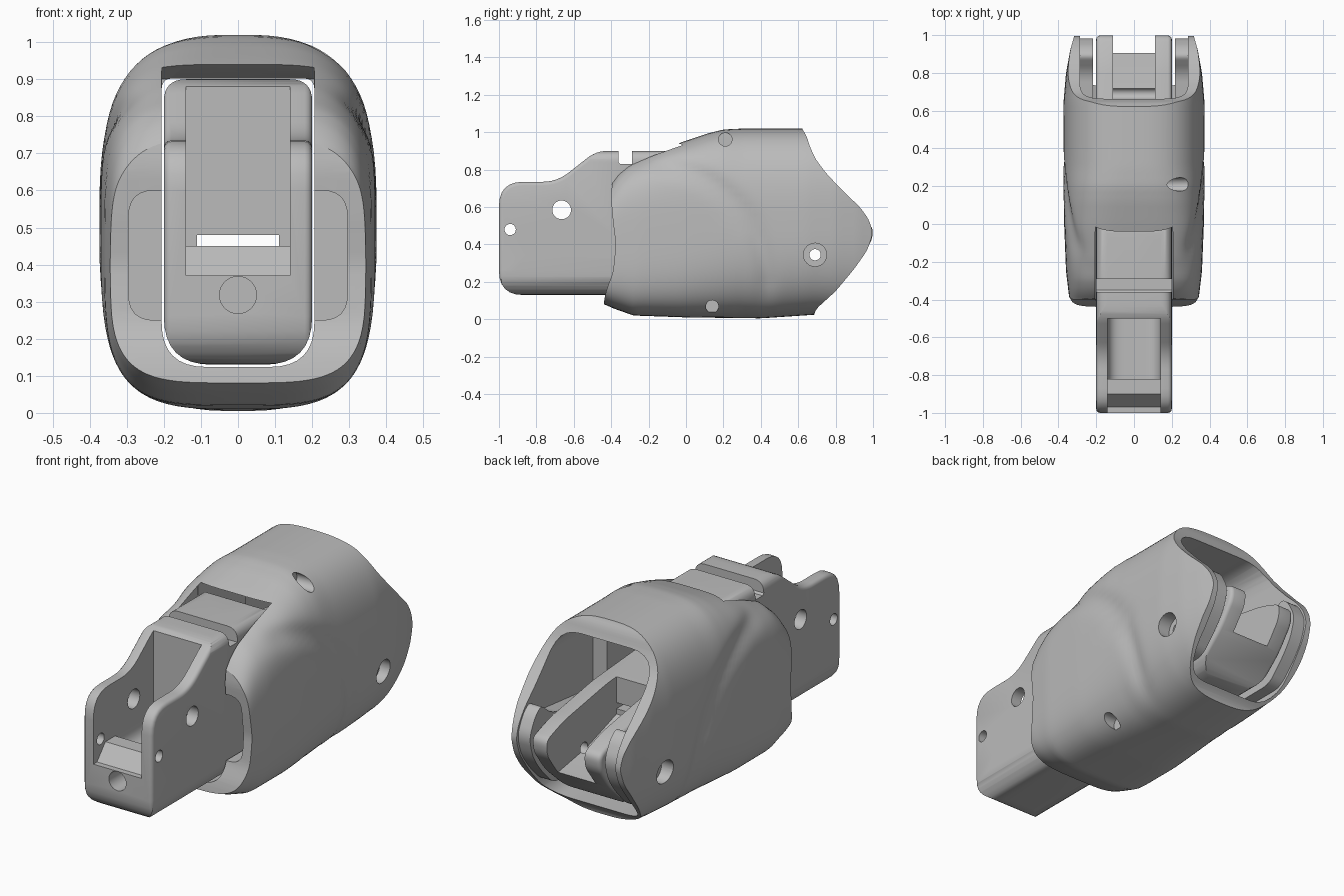
import bpy, bmesh, math
from mathutils import Vector

if "Cube" in bpy.data.objects:
    bpy.data.objects.remove(bpy.data.objects["Cube"], do_unlink=True)

GREY = (0.5, 0.5, 0.5, 1)
grey = bpy.data.materials.new("matte grey")
grey.use_nodes = True
grey.diffuse_color = GREY
grey.node_tree.nodes["Principled BSDF"].inputs["Base Color"].default_value = GREY


def finish(bm, name):
    bmesh.ops.recalc_face_normals(bm, faces=bm.faces)
    mesh = bpy.data.meshes.new(name)
    bm.to_mesh(mesh)
    bm.free()
    obj = bpy.data.objects.new(name, mesh)
    bpy.context.collection.objects.link(obj)
    mesh.materials.append(grey)
    return obj


def activate(obj):
    bpy.ops.object.select_all(action='DESELECT')
    obj.select_set(True)
    bpy.context.view_layer.objects.active = obj


def fillet(points, radius, steps=6):
    """Round every corner of a closed outline."""
    pts = [Vector(p) for p in points]
    out = []
    for i, p in enumerate(pts):
        a, b = pts[i - 1] - p, pts[(i + 1) % len(pts)] - p
        r = radius[i] if isinstance(radius, list) else radius
        r = min(r, a.length * 0.45, b.length * 0.45)
        if r <= 0:
            out.append(p)
            continue
        s, e = p + a.normalized() * r, p + b.normalized() * r
        for k in range(steps + 1):
            t = k / steps
            out.append(s * (1 - t) ** 2 + p * 2 * t * (1 - t) + e * t * t)
    return out


def prism(name, outline, axis, lo, hi):
    """Extrude a (y, z) outline along x, or an (x, z) outline along y."""
    bm = bmesh.new()
    ends = []
    for d in (lo, hi):
        ends.append([bm.verts.new((d, p[0], p[1]) if axis == 'x' else (p[0], d, p[1]))
                     for p in outline])
    bm.faces.new(ends[0])
    bm.faces.new(ends[1])
    n = len(outline)
    for i in range(n):
        j = (i + 1) % n
        bm.faces.new((ends[0][i], ends[0][j], ends[1][j], ends[1][i]))
    return finish(bm, name)


def block(x, y0, y1, z0, z1, r=0):
    """Box centred on x = 0 with its lengthwise edges rounded."""
    return prism("cutter", fillet([(-x, z0), (x, z0), (x, z1), (-x, z1)], r), 'y', y0, y1)


def rod(axis, u, v, r, lo, hi):
    ring = [(u + r * math.cos(k * math.tau / 32), v + r * math.sin(k * math.tau / 32))
            for k in range(32)]
    return prism("cutter", ring, axis, lo, hi)


def boolean(obj, other, op='DIFFERENCE'):
    mod = obj.modifiers.new("cut", 'BOOLEAN')
    mod.operation, mod.solver, mod.object = op, 'EXACT', other
    activate(obj)
    bpy.ops.object.modifier_apply(modifier=mod.name)
    bpy.data.objects.remove(other, do_unlink=True)


def round_edges(obj, width):
    mod = obj.modifiers.new("round", 'BEVEL')
    mod.width, mod.segments, mod.limit_method = width, 3, 'ANGLE'
    mod.angle_limit = math.radians(50)
    activate(obj)
    bpy.ops.object.modifier_apply(modifier=mod.name)


def smooth(obj, angle=32):
    activate(obj)
    bpy.ops.object.shade_smooth_by_angle(angle=math.radians(angle))


def lerp(keys, y):
    if y <= keys[0][0]:
        return keys[0][1]
    for (a, u), (b, v) in zip(keys, keys[1:]):
        if y <= b:
            return u + (v - u) * (y - a) / (b - a)
    return keys[-1][1]


# Housing: lofted barrel with a shallow curved groove on each side
TOP = [(-0.46, 0.66), (-0.4, 0.73), (-0.36, 0.785), (-0.3, 0.835), (-0.18, 0.89),
       (0, 0.955), (0.12, 0.995), (0.2, 1.015), (0.3, 1.02)]
BOTTOM = [(-0.46, 0.09), (-0.38, 0.055), (-0.28, 0.02), (0, 0.01), (0.4, 0.005), (0.7, 0.025)]
WIDTH = [(-0.46, 0.33), (-0.4, 0.342), (-0.25, 0.36), (0, 0.37), (0.3, 0.375), (0.65, 0.373),
         (0.8, 0.36), (0.92, 0.338), (1.02, 0.31)]
POWER = [(-0.4, 4.0), (-0.04, 3.6), (0.3, 2.85)]
bm = bmesh.new()
rings, STATIONS, SIDES = [], 60, 88
for s in range(STATIONS):
    y = -0.46 + 1.48 * s / (STATIONS - 1)
    top, low, w, n = (lerp(k, y) for k in (TOP, BOTTOM, WIDTH, POWER))
    ring = []
    for k in range(SIDES):
        a = (k + 0.5) * math.tau / SIDES
        c, si = math.cos(a), math.sin(a)
        x = w * math.copysign(abs(c) ** (2 / n), c)
        z = (top + low) / 2 + (top - low) / 2 * math.copysign(abs(si) ** (2 / n), si)
        d = math.hypot(y + 0.2, z - 0.2)
        if abs(c) > 0.3:
            fade = min(1, max(0, (y + 0.3) / 0.2)) * min(1, max(0, z / 0.2))
            x -= math.copysign(0.018 * fade * math.exp(-((d - 0.63) / 0.05) ** 2), x)
        ring.append(bm.verts.new((x, y, z)))
    rings.append(ring)
for r0, r1 in zip(rings, rings[1:]):
    for k in range(SIDES):
        j = (k + 1) % SIDES
        bm.faces.new((r0[k], r0[j], r1[j], r1[k]))
bm.faces.new(rings[0])
bm.faces.new(rings[-1])
housing = finish(bm, "housing")

# Trim the housing to its side outline
side = [(-0.36, 1.1), (-0.39, 0.76), (-0.402, 0.66), (-0.39, 0.52), (-0.375, 0.4),
        (-0.39, 0.25), (-0.425, 0.16), (-0.44, 0.09), (-0.44, -0.1), (0.66, -0.1),
        (0.69, 0.05), (0.8, 0.15), (0.9, 0.27), (0.97, 0.37), (1, 0.46), (0.98, 0.53),
        (0.93, 0.6), (0.84, 0.685), (0.75, 0.78), (0.69, 0.86), (0.66, 0.93),
        (0.645, 0.98), (0.62, 1.02), (0.6, 1.1)]
boolean(housing, prism("trim", fillet(side, 0.03, 3), 'x', -1, 1), 'INTERSECT')

# Hollow it: close-fitting channel, top notch with sloped lip, side pockets, rear chamber
fit = [(-0.206, 0.124), (0.206, 0.124), (0.206, 0.902), (-0.206, 0.902)]
boolean(housing, prism("cutter", fillet(fit, [0.12, 0.12, 0.03, 0.03], 8), 'y', -0.7, 1.2))
boolean(housing, block(0.206, -0.7, -0.04, 0.5, 1.2))
slope = [(-0.06, 0.85), (-0.06, 0.945), (-0.04, 0.94), (0.08, 0.9), (0.08, 0.85)]
boolean(housing, prism("cutter", slope, 'x', -0.205, 0.205))
boolean(housing, block(0.295, -0.7, 0.03, 0.25, 0.6, 0.07))
boolean(housing, block(0.287, 0.36, 1.2, 0.08, 0.925, 0.14))

# Screw holes and pivot hole
boolean(housing, rod('x', 0.21, 0.962, 0.036, 0.17, 0.6))
boolean(housing, rod('x', 0.14, 0.068, 0.034, 0.22, 0.6))
boolean(housing, rod('x', 0.69, 0.345, 0.062, -0.6, 0.6))
smooth(housing)

# Pivot pads inside the rear cheeks
pad_outline = fillet([(0.42, 0.5), (0.8, 0.54), (0.89, 0.615), (0.94, 0.575), (0.99, 0.48),
                      (0.96, 0.37), (0.9, 0.285), (0.79, 0.17), (0.42, 0.17)], 0.05)
for name, sign in (("left_pivot_pad", 1), ("right_pivot_pad", -1)):
    pad = prism(name, pad_outline, 'x', *sorted((sign * 0.218, sign * 0.298)))
    boolean(pad, rod('x', 0.69, 0.345, 0.03, -0.6, 0.6))
    smooth(pad)

# Inner bracket: side outline limited by a rounded front outline
outline = [(-1, 0.13), (-1, 0.735), (-0.69, 0.735), (-0.48, 0.9), (-0.02, 0.9),
           (0.1, 0.64), (0.5, 0.61), (0.86, 0.55), (1.0, 0.5), (0.995, 0.42), (0.9, 0.29),
           (0.72, 0.13)]
radii = [0.13, 0.13, 0.08, 0.06, 0.03, 0.05, 0.05, 0.1, 0.04, 0.04, 0.05, 0.05]
bracket = prism("inner_bracket", fillet(outline, radii), 'x', -0.2, 0.2)
round_edges(bracket, 0.02)
front = fillet([(-0.2, 0.13), (0.2, 0.13), (0.2, 0.9), (-0.2, 0.9)], [0.13, 0.13, 0.06, 0.06], 8)
boolean(bracket, prism("trim", front, 'y', -1.2, 1.2), 'INTERSECT')

# Front fork pocket with lip and lowered floor, through slot, rear fork gap, top notch
boolean(bracket, block(0.14, -1.2, -0.5, 0.45, 1.2))
lip = [(-1.1, 0.37), (-0.97, 0.37), (-0.9, 0.45), (-0.9, 0.6), (-1.1, 0.6)]
boolean(bracket, prism("cutter", lip, 'x', -0.14, 0.14))
boolean(bracket, block(0.14, -0.82, -0.501, 0.36, 0.6, 0.08))
boolean(bracket, block(0.11, -0.6, 1.2, 0.448, 0.48))
gap = [(0.42, 1), (0.42, 0.42), (0.66, 0.34), (0.9, 0.3), (1.2, 0.28), (1.2, 1)]
boolean(bracket, prism("cutter", gap, 'x', -0.11, 0.11))
notch = [(-0.36, 1), (-0.36, 0.84), (-0.35, 0.83), (-0.29, 0.83), (-0.29, 1)]
boolean(bracket, prism("cutter", notch, 'x', -0.3, 0.3))

# Pin holes across the bracket and a cable hole at the front
for y, z, r in ((-0.665, 0.585, 0.05), (-0.94, 0.48, 0.03), (0.69, 0.345, 0.03)):
    boolean(bracket, rod('x', y, z, r, -0.4, 0.4))
boolean(bracket, rod('y', 0, 0.318, 0.05, -1.2, -0.85))
smooth(bracket)
